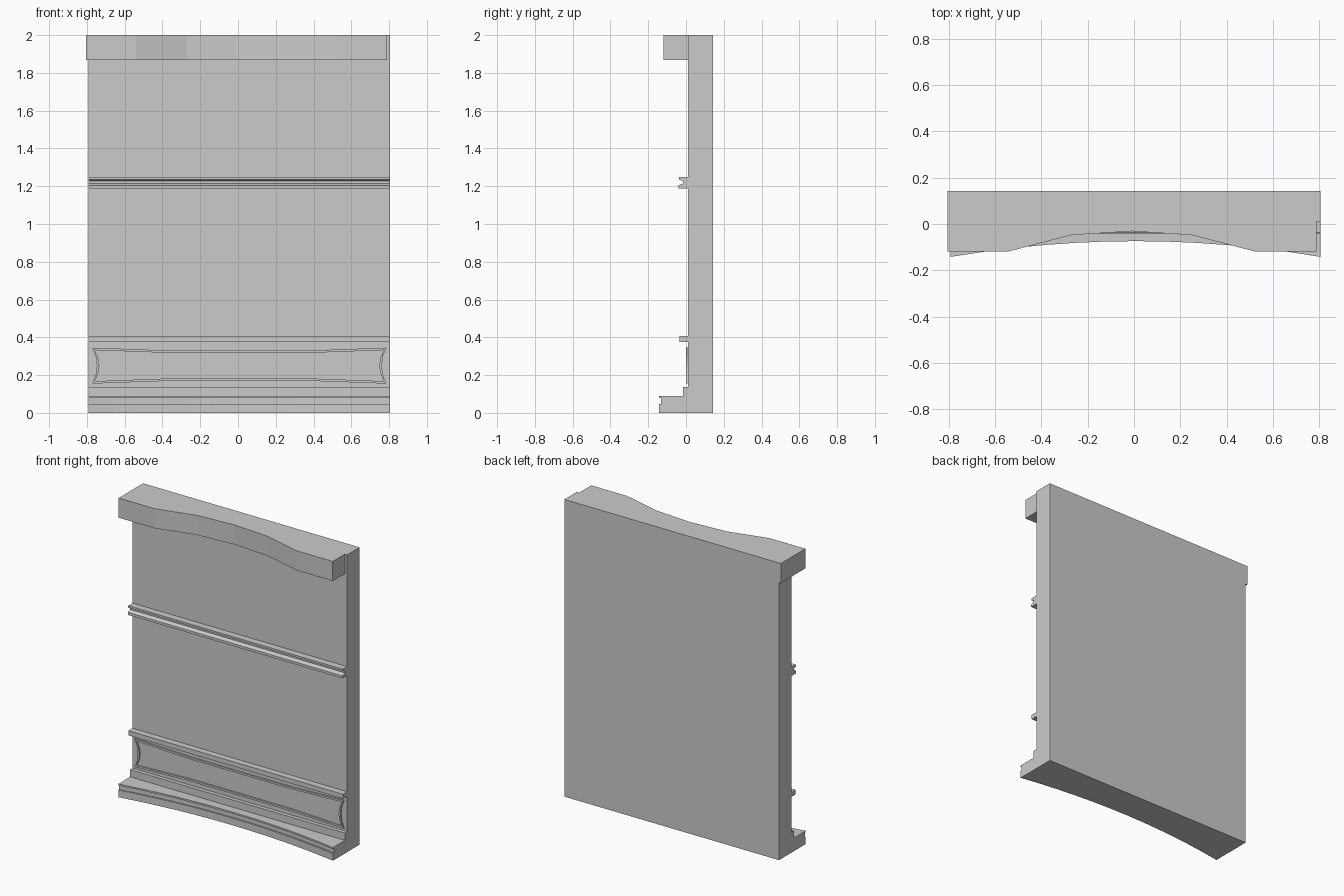
import bpy
import bmesh
from mathutils import Vector

cube = bpy.data.objects.get("Cube")
if cube:
    bpy.data.objects.remove(cube, do_unlink=True)

grey = bpy.data.materials.new("plain_grey")
grey.use_nodes = True
grey.diffuse_color = (0.6, 0.6, 0.6, 1)
grey.node_tree.nodes["Principled BSDF"].inputs["Base Color"].default_value = (0.6, 0.6, 0.6, 1)

LEFT, RIGHT = -0.792, 0.806   # ends of the wall
MID = (LEFT + RIGHT) / 2
BACK, FACE = 0.142, 0.01      # back and front planes of the wall


def extrude(name, outline, shift):
    """Solid prism from a closed outline of 3D points."""
    bm = bmesh.new()
    face = bm.faces.new([bm.verts.new(p) for p in outline])
    new = bmesh.ops.extrude_face_region(bm, geom=[face])["geom"]
    bmesh.ops.translate(bm, vec=Vector(shift),
                        verts=[v for v in new if isinstance(v, bmesh.types.BMVert)])
    bmesh.ops.recalc_face_normals(bm, faces=bm.faces)
    return finish(name, bm)


def finish(name, bm):
    mesh = bpy.data.meshes.new(name)
    bm.to_mesh(mesh)
    bm.free()
    mesh.materials.append(grey)
    obj = bpy.data.objects.new(name, mesh)
    bpy.context.collection.objects.link(obj)
    return obj


def plan_block(name, plan, bottom, top):
    return extrude(name, [(x, y, bottom) for x, y in plan], (0, 0, top - bottom))


def moulding(name, profile):
    return extrude(name, [(LEFT, y, z) for y, z in profile], (RIGHT - LEFT, 0, 0))


# Flat wall slab
moulding("wall", [(FACE, 0), (BACK, 0), (BACK, 2), (FACE, 2)])

# Top shelf with a hollowed front, set slightly to one side
plan_block("top_shelf", [(-0.806, BACK), (-0.806, -0.118), (-0.54, -0.118), (-0.27, -0.048),
                         (-0.01, -0.031), (0.25, -0.048), (0.52, -0.118),
                         (0.788, -0.118), (0.788, BACK)], 1.868, 2)

# Grooved rail across the middle
moulding("middle_rail", [(FACE, 1.188), (-0.04, 1.188), (-0.04, 1.205), (-0.015, 1.215),
                         (-0.015, 1.227), (-0.036, 1.235), (-0.036, 1.248), (FACE, 1.248)])

# Plain rail above the panel and the step below it
moulding("lower_rail", [(FACE, 0.375), (-0.034, 0.375), (-0.034, 0.406), (FACE, 0.406)])
moulding("base_step", [(FACE, 0.085), (-0.016, 0.085), (-0.016, 0.138), (FACE, 0.138)])


# Curved plinth in three layers, the middle one a groove
def plinth_plan(inset):
    steps = 12
    front = []
    for i in range(steps + 1):
        t = 2 * i / steps - 1
        front.append((MID + t * (RIGHT - LEFT) / 2, -0.074 - 0.068 * t * t + inset))
    return front + [(RIGHT, FACE), (LEFT, FACE)]


for name, inset, bottom, top in (("plinth_bottom", 0, 0, 0.048),
                                 ("plinth_groove", 0.01, 0.048, 0.078),
                                 ("plinth_top", 0, 0.078, 0.089)):
    plan_block(name, plinth_plan(inset), bottom, top)


# Raised panel border with concave sides
def panel_outline(inset):
    half_w, half_h, centre = 0.778 - inset, 0.095 - inset, 0.25
    quarter = [(half_w - 0.024, 0), (half_w - 0.018, half_h * 0.5), (half_w, half_h),
               (half_w * 0.5, half_h - 0.014), (0, half_h - 0.015)]
    upper = quarter + [(-x, z) for x, z in reversed(quarter[:-1])]
    loop = upper + [(x, -z) for x, z in reversed(upper[1:-1])]
    return [(MID + x, centre + z) for x, z in loop]


bm = bmesh.new()
rings = [[bm.verts.new((x, y, z)) for x, z in panel_outline(inset)]
         for inset, y in ((0, FACE), (0, 0), (0.013, 0), (0.013, FACE))]
count = len(rings[0])
for a, b in zip(rings, rings[1:]):
    for i in range(count):
        j = (i + 1) % count
        bm.faces.new((a[i], a[j], b[j], b[i]))
bmesh.ops.recalc_face_normals(bm, faces=bm.faces)
finish("panel_border", bm)
